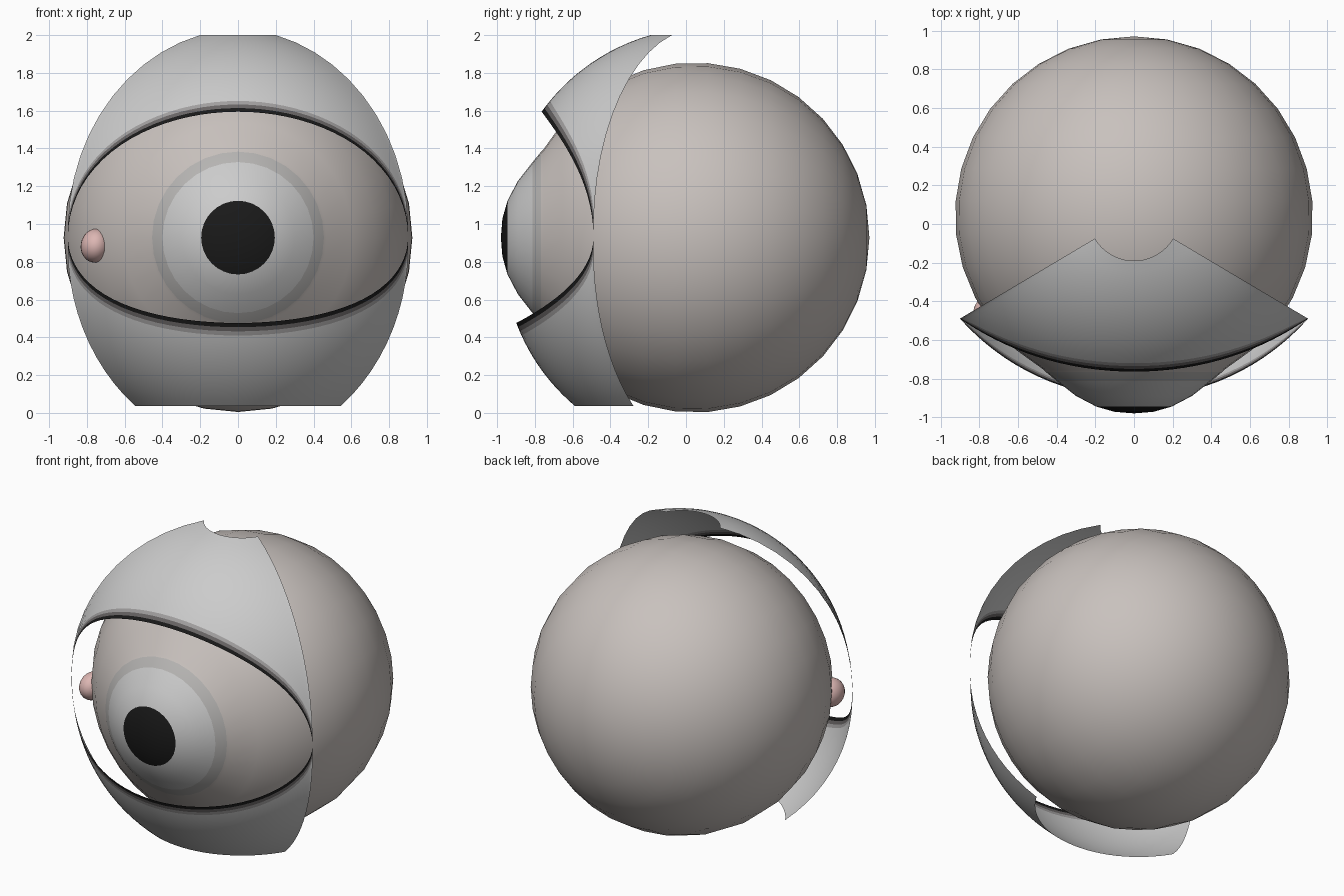
import bpy
from math import sin, cos, pi, radians, sqrt

if "Cube" in bpy.data.objects:
    bpy.data.objects.remove(bpy.data.objects["Cube"])

CY, CZ, R = 0.045, 0.928, 0.926      # eyeball centre and radius


def material(name, rgb):
    m = bpy.data.materials.new(name)
    m.diffuse_color = (*rgb, 1)
    m.use_nodes = True
    m.node_tree.nodes["Principled BSDF"].inputs["Base Color"].default_value = m.diffuse_color
    return m


sclera = material("sclera", (0.58, 0.535, 0.51))
iris_light = material("iris_light", (0.62, 0.62, 0.62))
iris_mid = material("iris_mid", (0.55, 0.55, 0.55))
limbus = material("limbus", (0.47, 0.46, 0.45))
black = material("pupil_black", (0.01, 0.01, 0.01))
lid_grey = material("lid_grey", (0.6, 0.6, 0.6))
lid_mid = material("lid_mid", (0.36, 0.35, 0.35))
lid_dark = material("lid_dark", (0.14, 0.13, 0.13))
pink = material("pink", (0.72, 0.47, 0.45))


def make(name, verts, faces, mats, indices):
    me = bpy.data.meshes.new(name)
    me.from_pydata(verts, [], faces)
    for m in mats:
        me.materials.append(m)
    for p, i in zip(me.polygons, indices):
        p.material_index = i
    ob = bpy.data.objects.new(name, me)
    bpy.context.collection.objects.link(ob)
    smooth(ob)
    return ob


def smooth(ob):
    bpy.ops.object.select_all(action='DESELECT')
    ob.select_set(True)
    bpy.context.view_layer.objects.active = ob
    bpy.ops.object.shade_smooth_by_angle(angle=radians(50))


# Eyeball: profile turned round the y axis, with a bulging cornea in front
def eyeball():
    n = 32
    prof = [(0.1, -0.972), (0.195, -0.945), (0.3, -0.89), (0.4, -0.812), (0.455, -0.767)]
    start = 0.53
    for k in range(14):
        a = start + (pi - start) * k / 14
        prof.append((R * sin(a), CY - R * cos(a)))
    verts = [(r * cos(2 * pi * j / n), y, CZ + r * sin(2 * pi * j / n))
             for r, y in prof for j in range(n)]
    front, back = len(verts), len(verts) + 1
    verts += [(0, -0.98, CZ), (0, CY + R, CZ)]
    faces, idx = [], []
    last = (len(prof) - 1) * n
    for j in range(n):
        k = (j + 1) % n
        faces += [(front, j, k), (back, last + k, last + j)]
        idx += [3, 0]
        for i in range(len(prof) - 1):
            faces.append((i * n + j, (i + 1) * n + j, (i + 1) * n + k, i * n + k))
            spoke = 1 + j % 2
            idx.append([3, spoke, spoke, 4][i] if i < 4 else 0)
    make("eyeball", verts, faces, [sclera, iris_light, iris_mid, black, limbus], idx)


# Eyelid: thin patch of a sphere, from the almond-shaped margin to the outer rim
def eyelid(name, margin, rim, sign):
    cols, rows, half = 40, 14, radians(59.3)
    verts, faces, idx = [], [], []
    for c in range(cols + 1):
        s = -1 + 2 * c / cols
        t = sin(pi / 2 * s)
        lo = radians(margin) * sqrt(max(0, 1 - t * t))
        hi = radians(rim)
        phi = half * t
        for r in range(rows + 1):
            if r < 3:
                e = lo + radians(1.3) * r          # narrow dark margin bands
            else:
                e = lo + radians(3.9) + (hi - lo - radians(3.9)) * (r - 3) / (rows - 3)
            rad = 1.047 + 0.048 * (e - lo) / (hi - lo)
            verts.append((rad * cos(e) * sin(phi), CY - rad * cos(e) * cos(phi),
                          0.93 + sign * rad * sin(e)))
    w = rows + 1
    for c in range(cols):
        for r in range(rows):
            f = (c * w + r, (c + 1) * w + r, (c + 1) * w + r + 1, c * w + r + 1)
            faces.append(f if sign > 0 else f[::-1])
            idx.append([3, 2, 1][r] if r < 3 else 0)
    make(name, verts, faces, [lid_grey, lid_mid, lid_dark, black], idx)


eyeball()
eyelid("upper_eyelid", 39.4, 77.6, 1)
eyelid("lower_eyelid", 25.7, 54.6, -1)

# Pink tear-duct bump in the inner corner
bpy.ops.mesh.primitive_uv_sphere_add(segments=24, ring_count=12, radius=1,
                                     location=(-0.755, -0.47, 0.885), rotation=(0, 0.15, 0))
bump = bpy.context.object
bump.name = "tear_duct"
bump.scale = (0.078, 0.1, 0.09)
bump.data.materials.append(pink)
smooth(bump)
